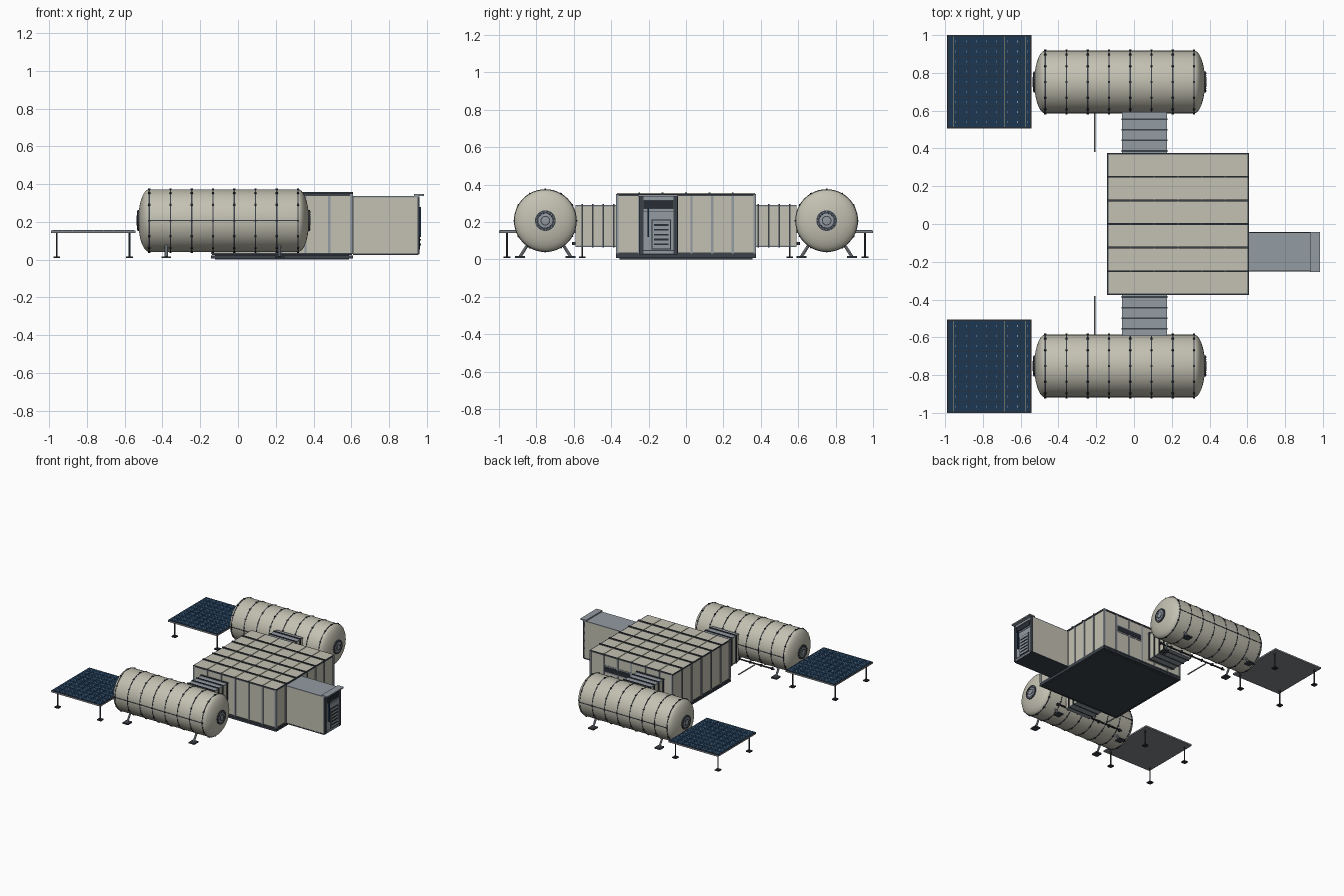
import bpy, bmesh, math
from mathutils import Vector, Matrix

default_cube = bpy.data.objects.get("Cube")
if default_cube:
    bpy.data.objects.remove(default_cube, do_unlink=True)


def material(name, r, g, b):
    mat = bpy.data.materials.new(name)
    mat.use_nodes = True
    mat.diffuse_color = (r, g, b, 1)
    mat.node_tree.nodes["Principled BSDF"].inputs["Base Color"].default_value = (r, g, b, 1)
    return mat


SHELL = material("warm pale shell", .55, .535, .445)
STEEL = material("blue grey steel", .29, .325, .36)
TRIM = material("dark trim", .045, .055, .07)
BLACK = material("near black", .021, .026, .035)
NAVY = material("solar navy", .012, .038, .085)
TAN = material("tan busbar", .5, .4, .2)
UNDER = material("panel backing", .22, .24, .26)


def finish(name, bm, mat, smooth=False):
    bmesh.ops.recalc_face_normals(bm, faces=bm.faces)
    mesh = bpy.data.meshes.new(name)
    bm.to_mesh(mesh)
    bm.free()
    obj = bpy.data.objects.new(name, mesh)
    bpy.context.collection.objects.link(obj)
    mesh.materials.append(mat)
    if smooth:
        bpy.ops.object.select_all(action='DESELECT')
        obj.select_set(True)
        bpy.context.view_layer.objects.active = obj
        bpy.ops.object.shade_smooth_by_angle(angle=math.radians(35))
    return obj


def boxes(name, mat, items):
    """Each item is ((x0, x1), (y0, y1), (z0, z1))."""
    bm = bmesh.new()
    for spans in items:
        mid = [(a + b) / 2 for a, b in spans]
        size = [abs(b - a) for a, b in spans]
        bmesh.ops.create_cube(bm, size=1, matrix=Matrix.Translation(mid) @ Matrix.Diagonal((*size, 1)))
    return finish(name, bm, mat)


def around(c, w):
    return (c - w / 2, c + w / 2)


def rods(name, mat, pairs, radius, sides=8):
    bm = bmesh.new()
    for a, b in pairs:
        a, b = Vector(a), Vector(b)
        turn = (b - a).to_track_quat('Z', 'Y').to_matrix().to_4x4()
        bmesh.ops.create_cone(bm, cap_ends=True, segments=sides, radius1=radius, radius2=radius,
                              depth=(b - a).length, matrix=Matrix.Translation((a + b) / 2) @ turn)
    return finish(name, bm, mat, True)


def lathe_x(name, mat, profile, y, z, sides=48):
    """Spin a profile of (x, radius) points around an axis along x."""
    bm = bmesh.new()
    verts = [bm.verts.new((x, y, z + r)) for x, r in profile]
    edges = [bm.edges.new(pair) for pair in zip(verts, verts[1:])]
    bmesh.ops.spin(bm, geom=verts + edges, cent=(0, y, z), axis=(1, 0, 0),
                   angle=math.tau, steps=sides, use_merge=True)
    bmesh.ops.remove_doubles(bm, verts=bm.verts, dist=1e-5)
    return finish(name, bm, mat, True)


# Central block
X0, X1, Y, Z0, Z1 = -.142, .608, .375, .03, .35
boxes("main_block", SHELL, [((X0 + .005, X1 - .005), (-Y + .005, Y - .005), (Z0, Z1))])
boxes("base_skid", TRIM, [((X0, X1), (-Y, Y), (.006, .022)),
                          ((X0 + .02, X1 - .02), (-Y + .02, Y - .02), (0, Z0))])
boxes("base_frame", TRIM, [((X0 + .003, X1 - .003), (-Y, Y), (.024, .036))])

# Corner posts, top rails and wall ribs
posts = [(around(x, .014), around(y, .014), (Z0, Z1 - .002)) for x in (X0 + .007, X1 - .007) for y in (-Y + .007, Y - .007)]
rails = [((X0, X1), around(s * (Y - .003), .006), (.338, Z1)) for s in (-1, 1)]
rails += [(around(x, .006), (-Y, Y), (.338, Z1)) for x in (X0 + .003, X1 - .003)]
boxes("block_frame", STEEL, posts)
boxes("roof_rim", TRIM, rails)
pitch = (X1 - X0) / 6
seams = [X0 + pitch * k for k in range(1, 6)]
wall_y = [-.25, .03, .14, .25]
side_y = [-.25, -.125, 0, .125, .25]
ribs = [(around(x, .012), around(s * (Y - .006), .012), (Z0, .34)) for x in seams for s in (-1, 1)]
ribs += [(around(X1 - .005, .012), around(y, .012), (Z0, .34)) for y in wall_y]
ribs += [(around(X0 + .005, .012), around(y, .012), (Z0, .34)) for y in side_y]
boxes("wall_ribs", STEEL, ribs)

# Roof strips
boxes("roof_strips", TRIM, [((X0, X1), around(y, .01), (Z1 - .01, .358)) for y in side_y])
boxes("roof_cross_ribs", SHELL, [(around(x, .008), (-Y + .006, Y - .006), (Z1 - .01, Z1 + .004)) for x in seams])

# Rear window
boxes("rear_window_frame", STEEL, [((.235, .485), (Y - .01, Y - .002), (.2, .26))])
boxes("rear_window", BLACK, [((.245, .475), (Y - .01, Y + .0005), (.21, .25))])

# Entry airlock
AY0, AY1 = -.25, -.045
boxes("airlock_body", SHELL, [((X1 - .01, .95), (AY0, AY1), (Z0, .33))])
boxes("airlock_roof", STEEL, [((X1 - .01, .955), (AY0, AY1), (.33, .337))])
boxes("airlock_canopy", STEEL, [((.932, .985), (AY0 - .003, AY1 + .003), (.337, .347))])
boxes("airlock_seams", TRIM, [((X1, X1 + .004), (AY0 - .002, AY1 + .002), (Z0, .336)),
                              ((X1, .955), (AY0 - .002, AY1 + .002), (.026, .034))])
boxes("doorway", TRIM, [((.945, .955), (AY0, AY1), (Z0, .335))])
boxes("door_posts", TRIM, [((.95, .962), around(y, .022), (Z0, .335)) for y in (AY0 + .011, AY1 - .011)])
boxes("door_lintels", STEEL, [((.95, .961), (AY0 + .022, AY1 - .022), z) for z in ((.318, .335), (Z0, .045), (.258, .268))])
boxes("door_leaf", STEEL, [((.95, .96), (-.228, -.067), (.05, .255))])
boxes("door_transom_window", BLACK, [((.95, .962), (-.225, -.07), (.272, .314))])
boxes("door_panel_border", BLACK, [((.955, .963), (-.185, -.08), (.053, .212))])
boxes("door_panel", STEEL, [((.955, .965), (-.18, -.085), (.058, .207))])
boxes("door_slats", BLACK, [((.96, .968), (-.172, -.093), around(.08 + .026 * k, .009)) for k in range(5)])
boxes("door_handle", NAVY, [((.955, .97), (-.206, -.198), (.12, .28))])

# Tanks with hatches, bands, clamps and feet
RADIUS, AXIS_Z = .166, .207
LEFT, RIGHT, DOME = -.47, .318, .058
arc = [(math.sin(a), math.cos(a)) for a in (math.pi / 2 * k / 9 for k in range(10))]
tank_profile = [(LEFT - DOME * s, RADIUS * c) for s, c in reversed(arc)]
tank_profile += [(RIGHT + DOME * s, RADIUS * c) for s, c in arc]
bands = [LEFT + (RIGHT - LEFT) * k / 7 for k in range(8)]


def tank(side, label):
    y = .752 * side
    lathe_x(label + "_tank", SHELL, tank_profile, y, AXIS_Z)
    for i, x in enumerate(bands):
        ring = [(x - .003, RADIUS - .004), (x - .003, RADIUS + .002), (x + .003, RADIUS + .002), (x + .003, RADIUS - .004)]
        lathe_x(f"{label}_tank_band_{i}", TRIM, ring, y, AXIS_Z)
    bm = bmesh.new()
    for x in bands:
        for k in range(12):
            place = (Matrix.Translation((x, y, AXIS_Z)) @ Matrix.Rotation(math.tau * k / 12, 4, 'X')
                     @ Matrix.Translation((0, 0, RADIUS + .001)) @ Matrix.Diagonal((.012, .009, .008, 1)))
            bmesh.ops.create_cube(bm, size=1, matrix=place)
    finish(label + "_band_clamps", bm, BLACK)
    boxes(label + "_tank_seams", TRIM,
          [((LEFT, RIGHT), around(y + s * RADIUS, .004), around(AXIS_Z, .006)) for s in (-1, 1)])
    for end, tip, out in (("left", RIGHT + DOME, 1), ("right", LEFT - DOME, -1)):
        outer = [(tip - out * .02, .055), (tip + out * .004, .055), (tip + out * .006, .038), (tip, .036)]
        lathe_x(f"{label}_{end}_hatch_rim", TRIM, outer, y, AXIS_Z, 32)
        cap = [(tip - out * .01, .04), (tip + out * .005, .038), (tip + out * .007, .022), (tip + out * .009, 0)]
        lathe_x(f"{label}_{end}_hatch", STEEL, cap, y, AXIS_Z, 32)
        seal = [(tip, .026), (tip + out * .009, .026), (tip + out * .009, .021), (tip, .021)]
        lathe_x(f"{label}_{end}_hatch_seal", TRIM, seal, y, AXIS_Z, 24)
        bolts = []
        for k in range(16):
            a = math.tau * k / 16
            by, bz = y + .048 * math.cos(a), AXIS_Z + .048 * math.sin(a)
            bolts.append(((tip, by, bz), (tip + out * .008, by, bz)))
        rods(f"{label}_{end}_hatch_bolts", STEEL, bolts, .003, 6)
    legs, feet = [], []
    for x in (-.38, .22):
        for s in (-1, 1):
            legs.append(((x, y + s * .135, .015), (x, y + s * .09, .085)))
            feet.append((around(x, .05), around(y + s * .135, .055), (.008, .018)))
    rods(label + "_tank_legs", STEEL, legs, .008)
    boxes(label + "_tank_feet", TRIM, feet)


def corridor(side, label):
    inner, outer = side * .365, side * .592
    boxes(label + "_corridor", SHELL, [((-.06, .17), (inner, outer), (.072, .285))])
    boxes(label + "_corridor_roof", STEEL, [((-.064, .174), (inner, outer), (.282, .291))])
    boxes(label + "_corridor_floor", STEEL, [((-.062, .172), (inner, outer), (.066, .073))])
    hoops = [side * (.387 + .056 * k) for k in range(4)]
    boxes(label + "_corridor_hoops", TRIM, [((-.067, .177), around(y, .009), (.064, .297)) for y in hoops])
    # Service lines beside the corridor
    rods(label + "_service_pipe", STEEL, [((-.208, side * .38, .078), (-.208, side * .59, .078))], .005)
    rods(label + "_cable_run", BLACK, [((-.38, side * .597, .085), (.25, side * .597, .085))], .006)
    boxes(label + "_cable_clips", BLACK,
          [(around(-.36 + .1 * k, .012), around(side * .6, .018), around(.085, .018)) for k in range(7)])


def solar_table(side, label):
    x0, x1, y0, y1 = -.99, -.543, .507, 1
    boxes(label + "_solar_board", UNDER, [((x0, x1), (side * y0, side * y1), (.142, .154))])
    boxes(label + "_solar_backsheet", BLACK, [((x0 + .001, x1 - .001), (side * (y0 + .001), side * (y1 - .001)), (.15, .1555))])
    nx, ny, edge, gap = 8, 9, .006, .0025
    dx, dy = (x1 - x0 - 2 * edge) / nx, (y1 - y0 - 2 * edge) / ny
    cells, bars, pads = [], [], []
    for i in range(nx):
        cx = x0 + edge + dx * (i + .5)
        bars.append((around(cx, .001), (side * (y0 + edge), side * (y1 - edge)), (.15, .1572)))
        for j in range(ny):
            cy = side * (y0 + edge + dy * (j + .5))
            cells.append((around(cx, dx - gap), around(cy, dy - gap), (.15, .1567)))
            pads.append((around(cx + dx / 4, .003), around(cy, .01), (.15, .1571)))
    boxes(label + "_solar_cells", NAVY, cells)
    boxes(label + "_solar_busbars", TAN, bars)
    boxes(label + "_solar_contact_pads", STEEL, pads)
    spots = [(x, side * y) for x in (-.96, -.575) for y in (.555, .957)]
    rods(label + "_solar_legs", TRIM, [((x, y, .012), (x, y, .145)) for x, y in spots], .005)
    boxes(label + "_solar_feet", BLACK, [(around(x, .036), around(y, .036), (.008, .016)) for x, y in spots])


for side, label in ((-1, "front"), (1, "back")):
    tank(side, label)
    corridor(side, label)
    solar_table(side, label)
